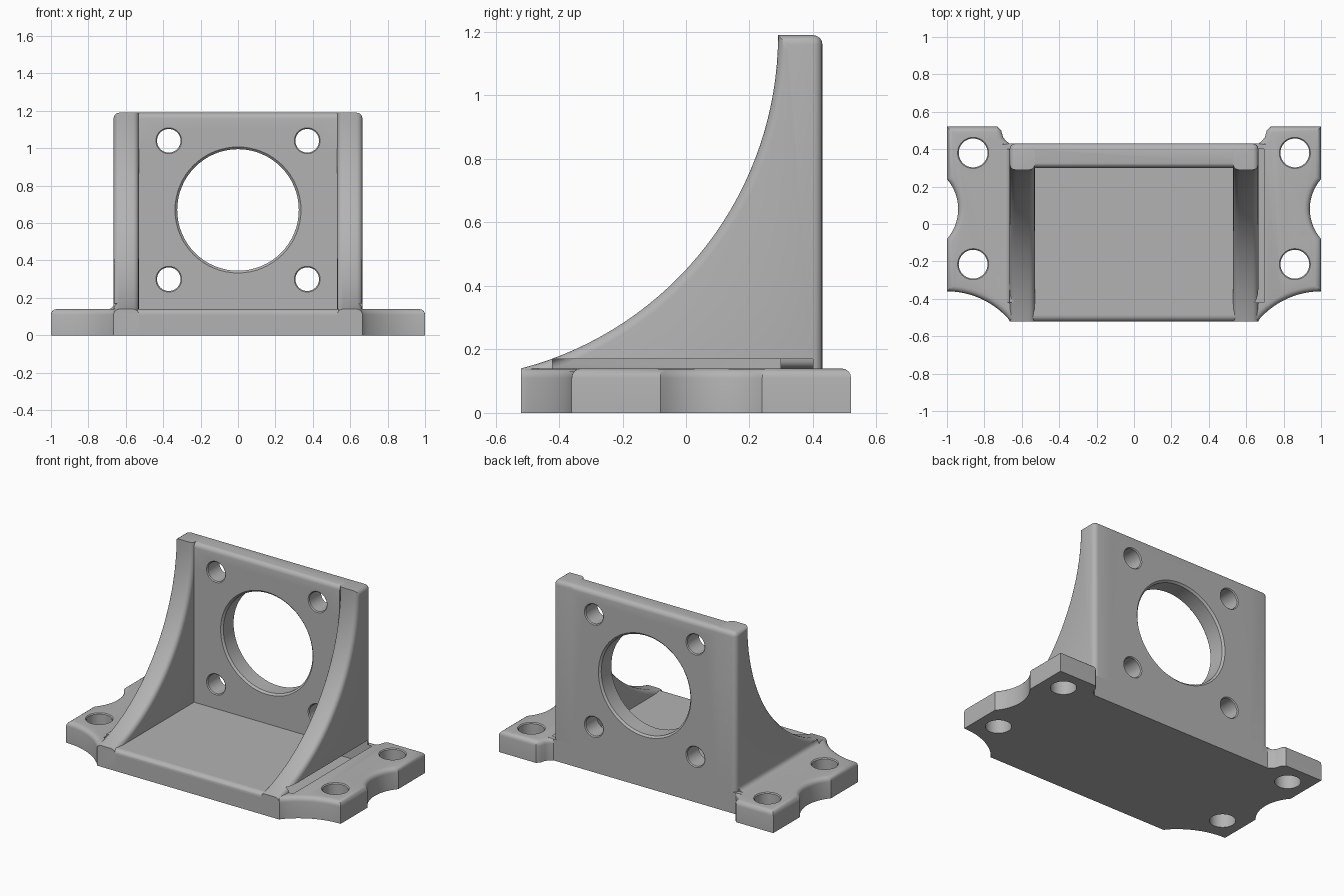
import bpy, bmesh
from math import sin, cos, radians, pi
from mathutils import Vector, Matrix

old = bpy.data.objects.get("Cube")
if old:
    bpy.data.objects.remove(old, do_unlink=True)

grey = bpy.data.materials.new("plain grey")
grey.use_nodes = True
colour = (0.45, 0.45, 0.45, 1)
grey.diffuse_color = colour
grey.node_tree.nodes["Principled BSDF"].inputs["Base Color"].default_value = colour

TOP, WALL_IN, WALL_OUT, BACK = 0.14, 0.53, 0.665, 0.43
HEIGHT, FRONT, ROUND = 1.19, -0.52, 0.03


def arc(cx, cy, r, start, end, n):
    angles = [radians(start + (end - start) * i / n) for i in range(n + 1)]
    return [(cx + r * cos(a), cy + r * sin(a)) for a in angles]


def finish(name, bm):
    bmesh.ops.recalc_face_normals(bm, faces=bm.faces[:])
    mesh = bpy.data.meshes.new(name)
    bm.to_mesh(mesh)
    bm.free()
    mesh.materials.append(grey)
    ob = bpy.data.objects.new(name, mesh)
    bpy.context.collection.objects.link(ob)
    return ob


def prism(name, points, place, depth, rounded=None):
    """Extrude a profile; place() maps it to 3D, rounded() picks edges to round."""
    bm = bmesh.new()
    face = bm.faces.new([bm.verts.new(place(*p)) for p in points])
    moved = bmesh.ops.extrude_face_region(bm, geom=[face])["geom"]
    verts = [g for g in moved if isinstance(g, bmesh.types.BMVert)]
    bmesh.ops.translate(bm, vec=depth, verts=verts)
    bmesh.ops.recalc_face_normals(bm, faces=bm.faces[:])
    if rounded:
        edges = [e for e in bm.edges if rounded(e.verts[0].co, e.verts[1].co)]
        bmesh.ops.bevel(bm, geom=edges, offset=ROUND, segments=4, profile=0.5,
                        affect='EDGES', clamp_overlap=False)
    return finish(name, bm)


def hole_cutter(centre, axis, radius, half, rims, c=0.012):
    """Round cutter that flares at the chosen rims."""
    rings = [(-half - c, radius + 2 * c * rims[0]), (-half + c, radius),
             (half - c, radius), (half + c, radius + 2 * c * rims[1])]
    bm, loops, n = bmesh.new(), [], 64
    turn = Vector((0, 0, 1)).rotation_difference(Vector(axis)).to_matrix()
    for h, r in rings:
        loops.append([bm.verts.new(Vector(centre) + turn @ Vector(
            (r * cos(2 * pi * i / n), r * sin(2 * pi * i / n), h))) for i in range(n)])
    for a, b in zip(loops, loops[1:]):
        for i in range(n):
            j = (i + 1) % n
            bm.faces.new((a[i], a[j], b[j], b[i]))
    bm.faces.new(loops[0])
    bm.faces.new(loops[-1])
    return finish("hole_cutter", bm)


def combine(target, tool, operation):
    mod = target.modifiers.new("combine", 'BOOLEAN')
    mod.operation, mod.solver, mod.object = operation, 'EXACT', tool
    bpy.context.view_layer.objects.active = target
    bpy.ops.object.modifier_apply(modifier=mod.name)
    bpy.data.objects.remove(tool, do_unlink=True)


# Foot plate with scooped corners and side notches
half = [(WALL_OUT, FRONT)]
half += arc(1, -0.8, 0.44, 138, 90, 12)
half += arc(1.183, 0.08, 0.243, 221.2, 138.8, 14)
half += [(1, 0.52), (0.73, 0.52), (0.71, 0.50), (0.70, 0.465), (0.685, 0.445), (WALL_OUT, BACK)]
outline = half + [(-x, y) for x, y in reversed(half)]


def foot_edges(a, b):
    mid = (a + b) / 2
    return min(a.z, b.z) > TOP - 0.001 and (abs(mid.x) > WALL_OUT - 0.01 or mid.y < FRONT + 0.01)


bracket = prism("mounting_bracket", outline, lambda x, y: (x, y, 0), (0, 0, TOP), foot_edges)

# Upright plate between the side walls
upright = prism("upright_plate", [(0.30, 0), (BACK, 0), (BACK, HEIGHT), (0.30, HEIGHT)],
                lambda y, z: (-WALL_IN - 0.001, y, z), (2 * WALL_IN + 0.002, 0, 0),
                lambda a, b: min(a.z, b.z) > HEIGHT - 0.001 and abs(a.x - b.x) > 0.5)
combine(bracket, upright, 'UNION')

# Side walls with a sweeping concave front, and a fillet along the foot
sweep = arc(-0.796, HEIGHT, 1.086, -75.2, 0, 32)
profile = [(FRONT, 0), (FRONT, TOP)] + sweep[1:] + [(BACK, HEIGHT), (BACK, 0)]
for side in (-1, 1):
    def wall_edges(a, b, side=side):
        across = abs(a.x - b.x) > 0.01
        if across:
            return min(a.z, b.z) > HEIGHT - 0.001 and min(a.y, b.y) > BACK - 0.001
        if max(a.z, b.z) < TOP + 0.001:
            return False
        outer = abs(a.x) > WALL_OUT - 0.001
        return outer or max(a.y, b.y) < 0.291

    wall = prism("side_wall", profile, lambda y, z: (side * WALL_IN, y, z),
                 (side * (WALL_OUT - WALL_IN), 0, 0), wall_edges)
    combine(bracket, wall, 'UNION')

    cove = [(WALL_OUT - 0.02, TOP - 0.02)]
    cove += [(WALL_OUT + ROUND, TOP - 0.02)]
    cove += arc(WALL_OUT + ROUND, TOP + ROUND, ROUND, 270, 180, 5)
    cove += [(WALL_OUT - 0.02, TOP + ROUND)]
    fillet = prism("wall_fillet", cove, lambda x, z: (side * x, -0.42, z), (0, 0.82, 0))
    combine(bracket, fillet, 'UNION')

# Bolt holes in the foot and the upright, and the large central opening
for side in (-1, 1):
    for y in (-0.215, 0.38):
        combine(bracket, hole_cutter((side * 0.86, y, TOP / 2), (0, 0, 1), 0.077,
                                     TOP / 2, (0, 1), 0.006), 'DIFFERENCE')
    for z in (0.30, 1.04):
        combine(bracket, hole_cutter((side * 0.37, 0.365, z), (0, 1, 0), 0.063,
                                     0.065, (1, 1), 0.006), 'DIFFERENCE')
combine(bracket, hole_cutter((0, 0.365, 0.67), (0, 1, 0), 0.325, 0.065, (1, 1)), 'DIFFERENCE')

# Smooth the rounded areas and keep the corners crisp
bpy.ops.object.select_all(action='DESELECT')
bracket.select_set(True)
bpy.context.view_layer.objects.active = bracket
bpy.ops.object.shade_smooth_by_angle(angle=radians(30))
